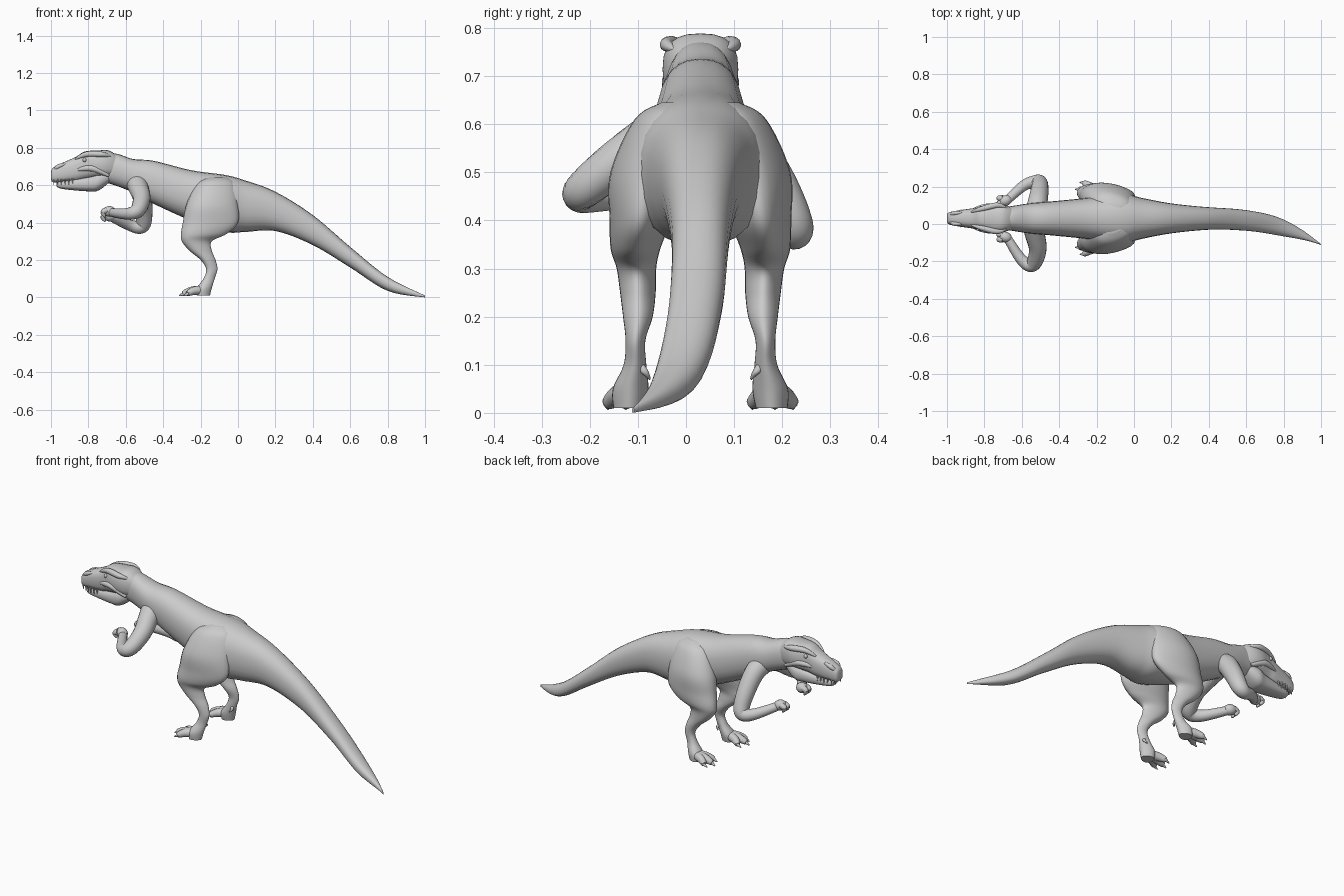
import bpy, bmesh, math
from mathutils import Vector

cube = bpy.data.objects.get("Cube")
if cube:
    bpy.data.objects.remove(cube)

MID = .03   # the animal's plane of symmetry
GREY = (.6, .6, .6, 1)
hide = bpy.data.materials.new("grey_hide")
hide.use_nodes = True
hide.diffuse_color = GREY
hide.node_tree.nodes["Principled BSDF"].inputs["Base Color"].default_value = GREY


def smooth_rows(rows, steps):
    """Catmull-Rom interpolation through rows of numbers."""
    last = len(rows) - 1
    result = []
    for i in range(last):
        before, start, end, after = (Vector(rows[min(max(i + k, 0), last)]) for k in (-1, 0, 1, 2))
        into, out = (end - before) / 2, (after - start) / 2
        for k in range(steps):
            t = k / steps
            blend = t * t * (3 - 2 * t)
            result.append(start.lerp(end, blend) + into * (t * (1 - t) ** 2) - out * (t * t * (1 - t)))
    return result + [Vector(rows[last])]


def skin(name, rings):
    """Join rings of points into one closed, smooth shaded surface."""
    bm = bmesh.new()
    loops = [[bm.verts.new(point) for point in ring] for ring in rings]
    for a, b in zip(loops, loops[1:]):
        for i in range(len(a)):
            bm.faces.new((a[i - 1], a[i], b[i], b[i - 1]))
    bm.faces.new(loops[0])
    bm.faces.new(loops[-1])
    bmesh.ops.recalc_face_normals(bm, faces=bm.faces)
    mesh = bpy.data.meshes.new(name)
    bm.to_mesh(mesh)
    bm.free()
    mesh.materials.append(hide)
    obj = bpy.data.objects.new(name, mesh)
    bpy.context.collection.objects.link(obj)
    bpy.ops.object.select_all(action='DESELECT')
    obj.select_set(True)
    bpy.context.view_layer.objects.active = obj
    bpy.ops.object.shade_smooth_by_angle(angle=math.radians(45))


def outline(sides, power=1):
    """Unit circle, squared off as the power drops below one."""
    for i in range(sides):
        angle = math.tau * i / sides
        c, s = math.cos(angle), math.sin(angle)
        yield math.copysign(abs(c) ** power, c), math.copysign(abs(s) ** power, s)


def tail_bend(x):
    """Sideways position of the spine: straight, then swinging right."""
    return MID - .14 * max(0, (x - .3) / .7) ** 3


def loft_along_spine(name, rows, power):
    """Rows: x, top, bottom, half width."""
    skin(name, [[(x, tail_bend(x) + half * c, (top + low) / 2 + (top - low) / 2 * s)
                 for c, s in outline(24, power)]
                for x, top, low, half in smooth_rows(rows, 6)])


def loft_upright(name, rows, side):
    """Rows: z, front x, back x, distance from the middle, half width; thinner towards the back."""
    skin(name, [[((front + back) / 2 + (back - front) / 2 * c, MID + side * (out + half * s * (1 - c / 4)), z)
                 for c, s in outline(24)]
                for z, front, back, out, half in smooth_rows(rows, 6)])


def tube(name, path, start, end, sides=14, side=1, bulge=0):
    """Round limb along points (x, distance from the middle, z), tapering and optionally swollen midway."""
    points = [Vector((x, MID + side * out, z)) for x, out, z in smooth_rows(path, 6)]
    last = len(points) - 1
    rings = []
    for i, point in enumerate(points):
        t = i / last
        radius = start + (end - start) * t + bulge * math.sin(math.pi * t)
        along = points[min(i + 1, last)] - points[max(i - 1, 0)]
        across = along.cross(Vector((.2, .3, 1))).normalized()
        third = along.normalized().cross(across)
        rings.append([point + radius * (across * c + third * s) for c, s in outline(sides)])
    skin(name, rings)


# Neck, trunk and tail in one sweep
loft_along_spine("body_and_tail", [
    (-.76, .76, .63, .05), (-.66, .77, .6, .065), (-.56, .74, .56, .08), (-.45, .73, .5, .09),
    (-.25, .68, .41, .11), (-.07, .655, .35, .135), (.04, .625, .35, .11), (.2, .565, .355, .08),
    (.4, .44, .28, .06), (.6, .27, .16, .055), (.8, .11, .035, .045), (1, .01, 0, .002)], .87)

# Upper skull and lower jaw
loft_along_spine("skull", [
    (-1, .67, .63, .02), (-.98, .7, .615, .035), (-.87, .75, .62, .053), (-.82, .78, .63, .06),
    (-.75, .785, .64, .078), (-.69, .785, .64, .072), (-.62, .74, .66, .04)], .75)
loft_along_spine("lower_jaw", [
    (-.97, .615, .595, .02), (-.94, .625, .58, .035), (-.8, .65, .567, .055),
    (-.74, .67, .575, .065), (-.66, .68, .64, .035)], .8)

for side, label in ((1, "left"), (-1, "right")):
    # Ridges over the eye, cheek and nostril, set into the skull
    tube(label + "_brow_ridge", [(-.87, .035, .74), (-.81, .052, .765), (-.73, .07, .765), (-.68, .055, .755)],
         .004, .004, side=side, bulge=.012)
    tube(label + "_cheek_ridge", [(-.87, .045, .68), (-.78, .063, .69), (-.69, .06, .65)],
         .004, .006, side=side, bulge=.012)
    tube(label + "_nostril_bump", [(-.985, .018, .68), (-.96, .028, .7), (-.92, .03, .715)],
         .004, .004, side=side, bulge=.008)
    tube(label + "_eye", [(-.83, .053, .735), (-.81, .058, .735)], .002, .002, side=side, bulge=.01)

    # Teeth along the upper jaw
    for i in range(6):
        x = .02 * i - .985
        out = .024 + .006 * min(i, 3)
        tube(f"{label}_tooth_{i + 1}", [(x, out, .635), (x, out, .602)], .006, .001, sides=6, side=side)

    # Hind leg from hip to sole, flush with the trunk at the top
    loft_upright(label + "_hind_leg", [
        (.645, -.15, -.07, .05, .03), (.61, -.22, -.02, .075, .06), (.5, -.275, 0, .11, .075),
        (.4, -.295, 0, .125, .062), (.34, -.305, -.06, .135, .05), (.3, -.3, -.14, .133, .04),
        (.25, -.26, -.14, .13, .036), (.2, -.2, -.12, .13, .03), (.15, -.17, -.11, .135, .02),
        (.1, -.185, -.125, .136, .023), (.05, -.22, -.14, .145, .036), (.01, -.22, -.15, .148, .032)], side)

    # Three front toes with claws, and a small rear toe
    for name, reach, out in (("inner", -.275, .108), ("middle", -.295, .155), ("outer", -.27, .192)):
        tube(f"{label}_{name}_toe", [(-.18, .148, .04), (reach / 2 - .1, out / 2 + .075, .035), (reach, out, .02)],
             .024, .013, side=side, bulge=.004)
        tube(f"{label}_{name}_claw", [(reach + .01, out, .024), (reach - .02, out, .008)], .012, .002, side=side)
    tube(label + "_rear_toe", [(-.15, .13, .1), (-.14, .115, .085), (-.15, .105, .07)], .012, .002, side=side)

# Arms, held in different poses
poses = (
    (1, "left", [(-.53, .02, .61), (-.515, .085, .57), (-.505, .15, .48), (-.505, .19, .4),
                 (-.53, .195, .375), (-.59, .175, .39), (-.68, .095, .43)]),
    (-1, "right", [(-.545, .02, .62), (-.53, .085, .58), (-.515, .16, .53), (-.53, .23, .475),
                   (-.56, .25, .452), (-.61, .21, .447), (-.68, .1, .455)]))
for side, label, path in poses:
    tube(label + "_arm", path, .058, .022, sides=18, side=side, bulge=.002)
    x, out, z = path[-1]
    tube(label + "_hand", [(x + .02, out + .01, z), (x - .035, out - .01, z + .01)], .016, .014, side=side, bulge=.014)
    # Two short curled fingers
    for name, shift in (("inner", -.013), ("outer", .013)):
        spread = out + shift
        tube(f"{label}_{name}_finger", [(x - .02, spread, z + .012), (x - .042, spread, z), (x - .03, spread, z - .025)],
             .016, .004, side=side, bulge=.004)
